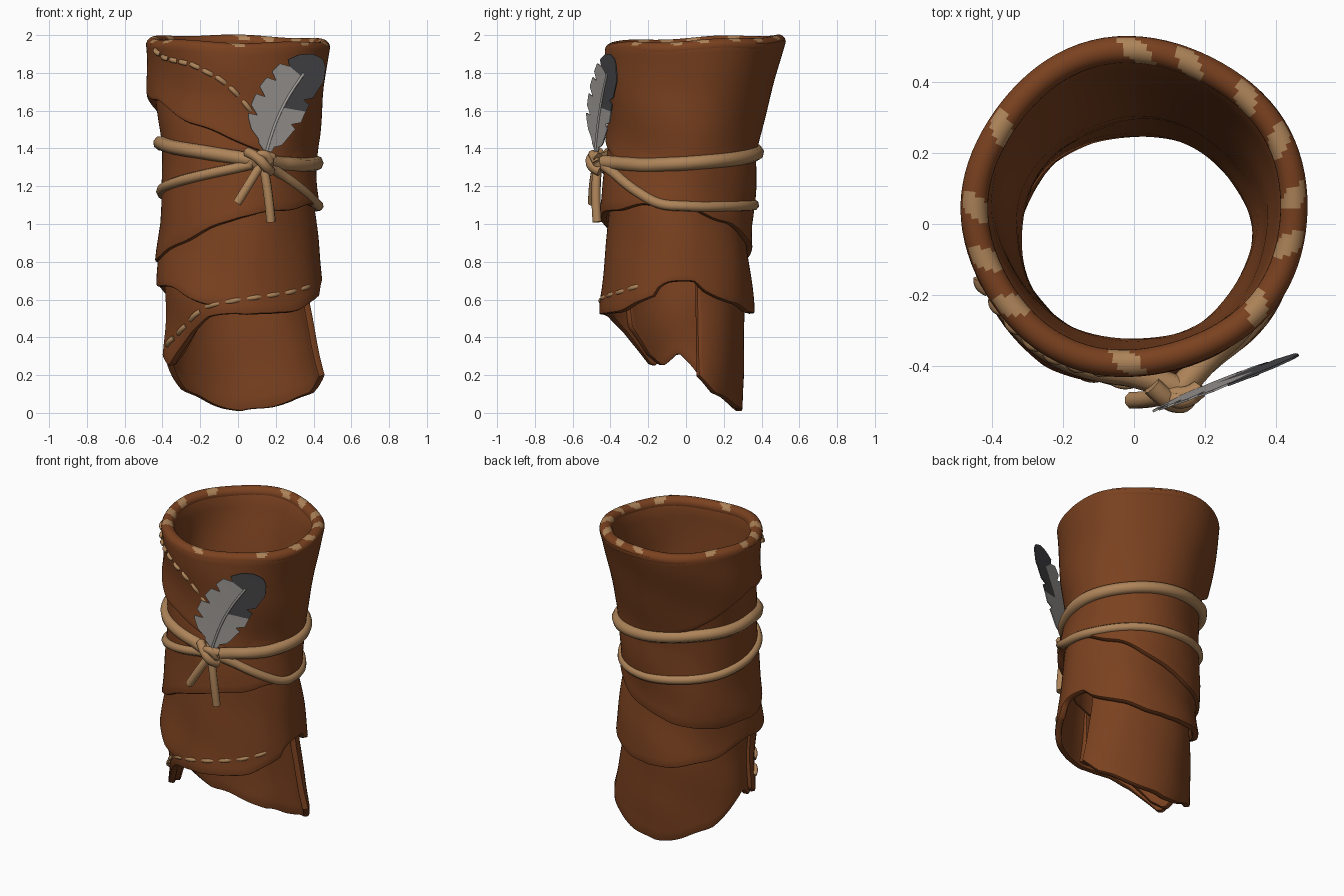
import bpy, math
from math import sin, cos, pi, radians
from mathutils import Vector

cube = bpy.data.objects.get("Cube")
if cube:
    bpy.data.objects.remove(cube, do_unlink=True)


def material(name, r, g, b):
    m = bpy.data.materials.new(name)
    m.use_nodes = True
    m.diffuse_color = (r, g, b, 1)
    bsdf = m.node_tree.nodes["Principled BSDF"]
    bsdf.inputs["Base Color"].default_value = (r, g, b, 1)
    bsdf.inputs["Roughness"].default_value = 0.8
    return m


LEATHER = material("brown leather", 0.195, 0.053, 0.014)
TAN = material("tan cord", 0.42, 0.23, 0.10)
GREY = material("light grey feather", 0.36, 0.34, 0.32)
DARK = material("dark grey feather", 0.065, 0.065, 0.07)

# Body cross-sections: height -> (centre x, centre y, radius x, radius y)
BODY = [(0, (.045, -.035, .435, .355)), (.2, (.05, -.038, .45, .365)),
        (.6, (.015, -.05, .41, .38)), (1, (.008, -.045, .4, .375)),
        (1.4, (.003, -.017, .41, .39)), (1.7, (0, .02, .452, .43)),
        (2, (.003, .05, .502, .478))]


def lookup(table, x):
    """Linear interpolation in a table of (key, value or tuple)."""
    x = min(max(x, table[0][0]), table[-1][0])
    for (x0, a), (x1, b) in zip(table, table[1:]):
        if x <= x1:
            t = (x - x0) / (x1 - x0)
            if isinstance(a, tuple):
                return tuple(p + (q - p) * t for p, q in zip(a, b))
            return a + (b - a) * t


def on_body(deg, z, out):
    """Point on the wrinkled body, pushed outward by out."""
    cx, cy, rx, ry = lookup(BODY, z)
    a = radians(deg)
    out += .006 * sin(2 * a + 9 * z) + .004 * sin(5 * a - 4 * z) + .004 * sin(3 * a + 14 * z)
    return Vector((cx + (rx + out) * cos(a), cy + (ry + out) * sin(a), z))


def grid(name, point, nu, nv, mats, loop_u=False, loop_v=False, rule=None):
    """Quad grid from a point function, optionally closed either way."""
    cu, cv = (nu if loop_u else nu + 1), (nv if loop_v else nv + 1)
    verts = [point(i / nu, j / nv) for i in range(cu) for j in range(cv)]
    faces = [(i * cv + j, i * cv + (j + 1) % cv,
              (i + 1) % cu * cv + (j + 1) % cv, (i + 1) % cu * cv + j)
             for i in range(nu) for j in range(nv)]
    me = bpy.data.meshes.new(name)
    me.from_pydata(verts, [], faces)
    for m in mats:
        me.materials.append(m)
    if rule:
        for k, poly in enumerate(me.polygons):
            poly.material_index = rule((k // nv + .5) / nu, (k % nv + .5) / nv)
    ob = bpy.data.objects.new(name, me)
    bpy.context.collection.objects.link(ob)
    return ob


def finish(ob, thick=0, bevel=0, angle=40):
    bpy.ops.object.select_all(action='DESELECT')
    ob.select_set(True)
    bpy.context.view_layer.objects.active = ob
    if thick:
        mod = ob.modifiers.new("thickness", 'SOLIDIFY')
        mod.thickness, mod.offset = thick, -1
        bpy.ops.object.modifier_apply(modifier=mod.name)
    if bevel:
        mod = ob.modifiers.new("soft edge", 'BEVEL')
        mod.width, mod.segments, mod.angle_limit = bevel, 2, radians(55)
        bpy.ops.object.modifier_apply(modifier=mod.name)
    bpy.ops.object.shade_smooth_by_angle(angle=radians(angle))


def wrap(name, start, end, top, bottom, out_top, out_bottom, loop=False, thick=.04):
    """Leather layer: lower edge height and flare follow tables by angle."""
    def point(u, v):
        deg = start + (end - start) * u
        zb = lookup(bottom, deg) + .006 * sin(radians(deg) * 9)
        zt = top(deg)
        flare = lookup(out_bottom, deg)
        return on_body(deg, zt + (zb - zt) * v, out_top + (flare - out_top) * v)
    ob = grid(name, point, int((end - start) / 4), 14, [LEATHER], loop_u=loop)
    finish(ob, thick, thick / 4)


def rim_z(deg):
    a = radians(deg)
    return 1.942 + .018 * sin(a) - .008 * cos(a) + .005 * sin(5 * a)


def flat(value):
    return [(0, value), (360, value)]


# Leather layers, from the lowest to the highest, then the smooth lining
wrap("lower_wrap", 18, 230, lambda d: .95,
     [(18, .2), (34, .11), (55, .055), (75, .03), (95, .003), (120, .05), (145, .12),
      (160, .2), (180, .32), (196, .25), (210, .3), (230, .46)],
     -.025, flat(-.02))
wrap("spiral_wrap", 190, 638, lambda d: 1.2,
     [(190, .31), (204, .24), (215, .32), (230, .43), (245, .5), (265, .53),
      (290, .52), (315, .55), (333, .59), (342, .62), (347, .68), (355, .7),
      (374, .69), (381, .65), (405, .58), (430, .54), (450, .52), (500, .58),
      (540, .68), (580, .66), (605, .57), (638, .54)],
     -.02, [(190, .005), (270, .025), (540, .035), (595, .045), (638, -.01)])
wrap("middle_wrap", 0, 360, lambda d: 1.75,
     [(0, 1.1), (45, 1.0), (90, .86), (130, .79), (180, .8), (200, .83),
      (230, .92), (270, 1.04), (300, 1.07), (330, 1.1), (360, 1.1)],
     -.025, [(0, .02), (90, .035), (270, .04), (360, .02)], True)
wrap("upper_wrap", 0, 360, lambda d: rim_z(d) + .012,
     [(0, 1.32), (90, 1.38), (130, 1.45), (160, 1.6), (180, 1.68), (205, 1.65),
      (235, 1.54), (270, 1.44), (300, 1.33), (360, 1.32)],
     0, [(0, .005), (120, .005), (170, .025), (270, .025), (320, .005), (360, .005)], True)
wrap("inner_lining", 0, 360, rim_z, flat(.85), -.062, flat(-.06), True, .012)

# Rolled rim with worn tan patches
PATCHES = (89, 70, 46, 26, 3, 346, 320, 267, 220, 200, 180, 148)


def rim_point(u, v):
    p = 2 * pi * v
    return on_body(u * 360, rim_z(u * 360), -.038 + .038 * cos(p)) + Vector((0, 0, .038 * sin(p)))


def rim_rule(u, v):
    near = min(abs(u * 360 - a + (18 if a % 4 else -14) * (v - .28)) for a in PATCHES)
    return int(near < 4.8 - 60 * (v - .28) ** 2 and .1 < v < .47)


finish(grid("rolled_rim", rim_point, 180, 24, [LEATHER, TAN], True, True, rim_rule), angle=60)


def tubes(name, paths, radius, mat):
    """One curve object holding a round tube for every path."""
    cu = bpy.data.curves.new(name, 'CURVE')
    cu.dimensions = '3D'
    cu.bevel_depth, cu.bevel_resolution = radius, 2
    cu.use_fill_caps, cu.resolution_u = True, 4
    for path in paths:
        s = cu.splines.new('NURBS')
        s.points.add(len(path) - 1)
        for pt, p in zip(s.points, path):
            pt.co = (*p, 1)
        s.order_u, s.use_endpoint_u = 3, True
    cu.materials.append(mat)
    ob = bpy.data.objects.new(name, cu)
    bpy.context.collection.objects.link(ob)


# Cords wound twice around the body, meeting at the knot
KNOT = Vector((.13, -.465, 1.33))


def cord(name, table, radius, out):
    path = [on_body(d, lookup(table, d), out) for d in range(-60, 271, 10)]
    tubes(name, [[KNOT] + path + [KNOT]], radius, TAN)


cord("upper_cord", [(-60, 1.32), (-30, 1.31), (0, 1.32), (45, 1.345), (90, 1.38),
                    (135, 1.42), (190, 1.43), (240, 1.385), (270, 1.35)], .038, .006)
cord("lower_cord", [(-60, 1.27), (-40, 1.19), (-15, 1.1), (20, 1.09), (90, 1.1),
                    (150, 1.14), (180, 1.17), (210, 1.21), (270, 1.3)], .028, .015)


def from_knot(*offsets):
    return [KNOT + Vector(o) for o in offsets]


# Knot: two crossing strands and a ring around them, with hanging ends
tubes("knot_strands", [
    from_knot((-.08, .01, .05), (-.03, -.04, .03), (.02, -.04, -.03), (.04, .01, -.05)),
    from_knot((-.06, .01, -.01), (0, -.04, .05), (.05, 0, .02))], .028, TAN)
ring = [(.04 * cos(a), -.01 - .02 * sin(a), .04 * sin(a))
        for a in [k * pi / 6 for k in range(13)]]
tubes("knot_ring", [from_knot(*ring)], .024, TAN)
tubes("cord_ends", [
    from_knot((0, 0, 0), (-.06, -.03, -.1), (-.135, -.03, -.22)),
    from_knot((0, 0, 0), (.03, -.02, -.14), (.045, -.005, -.32))], .025, TAN)


# Stitches along the upper and lower flaps
def stitches(name, table, count, out):
    a0, a1 = table[0][0], table[-1][0]
    step = (a1 - a0) / count
    tubes(name, [[on_body(d, lookup(table, d), o)
                  for d, o in ((a0 + step * k, out - .008), (a0 + step * (k + .3), out + .008),
                               (a0 + step * (k + .6), out - .008))]
                 for k in range(count)], .014, TAN)


stitches("upper_stitches", [(205, 1.92), (215, 1.88), (240, 1.845), (258, 1.77),
                            (268, 1.7), (282, 1.57)], 9, .011)
stitches("lower_stitches", [(200, .36), (222, .45), (235, .52), (247, .57), (270, .6),
                            (310, .64), (335, .68)], 9, .015)

# Feather: two ragged vanes either side of a bowed shaft
LEFT = [(0, .012), (.08, .1), (.2, .16), (.45, .16), (.75, .13), (.92, .08), (1, .03)]
RIGHT = [(0, .012), (.12, .07), (.35, .12), (.8, .115), (.95, .07), (1, .03)]


def shaft(t):
    return Vector((.15 + .27 * t - .04 * sin(pi * t), 0, 1.38 + .51 * t))


def feather_point(u, v):
    side = 2 * v - 1
    p = shaft(u)
    w = 0
    if side:
        notch = round(u * 28) % (5 if side < 0 else 7) == 2
        ragged = .68 if notch and u < .8 else 1
        w = lookup(LEFT if side < 0 else RIGHT, u) * ragged
        p += Vector((.88 * side, 0, -.48 * side)) * w
        p += Vector((.48, 0, .88)) * (.04 * sin(pi * u) * ragged)
        p.z = min(p.z, 1.9)
    p.y = -.505 + .32 * (p.x - .07) + .12 * side * w
    return p


def feather_rule(u, v):
    return int((v > .5 and u > .45) or u > .8)


feather = grid("feather", feather_point, 28, 2, [GREY, DARK], rule=feather_rule)
finish(feather, .006, angle=20)
quill = []
for k in range(8):
    q = shaft(k / 8 - .06)
    q.y = -.507 + .32 * (q.x - .07)
    quill.append(q)
tubes("feather_shaft", [quill], .007, GREY)
